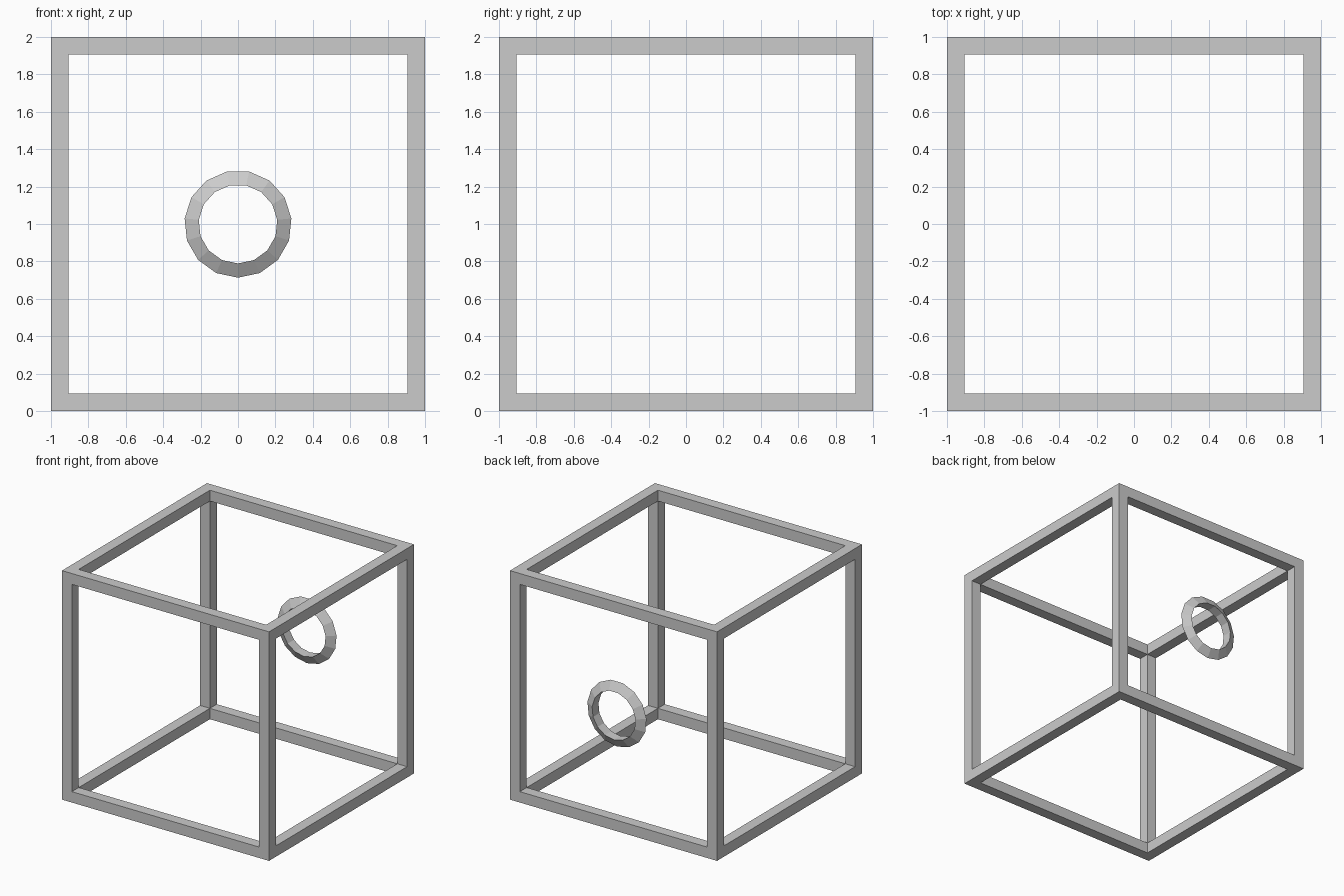
import bpy, bmesh, math
from itertools import product
from mathutils import Vector

if "Cube" in bpy.data.objects:
    bpy.data.objects.remove(bpy.data.objects["Cube"])

BAR = 0.095                      # thickness of the frame bars
RING_SIDES = 15
RING_OUTER, RING_INNER, RING_HALF_WIDTH = 0.287, 0.211, 0.044


def finish(bm, name, location):
    bmesh.ops.remove_doubles(bm, verts=bm.verts, dist=1e-5)
    bmesh.ops.recalc_face_normals(bm, faces=bm.faces)
    mesh = bpy.data.meshes.new(name)
    bm.to_mesh(mesh)
    bm.free()
    obj = bpy.data.objects.new(name, mesh)
    obj.location = location
    bpy.context.collection.objects.link(obj)
    return obj


# Open cube frame: the edge and corner cells of a 3x3x3 grid, outer skin only
grid = [-1, -1 + BAR, 1 - BAR, 1]
cells = {c for c in product(range(3), repeat=3) if c.count(1) <= 1}
bm = bmesh.new()
for cell in cells:
    for axis, side in product(range(3), (0, 1)):
        neighbour = list(cell)
        neighbour[axis] += 2 * side - 1
        if tuple(neighbour) in cells:
            continue
        verts = []
        for a, b in ((0, 0), (1, 0), (1, 1), (0, 1)):
            idx = list(cell)
            idx[axis] += side
            idx[(axis + 1) % 3] += a
            idx[(axis + 2) % 3] += b
            verts.append(bm.verts.new([grid[i] for i in idx]))
        bm.faces.new(verts)
finish(bm, "cube_frame", (0, 0, 1))

# Ring in the middle of the back opening: triangular section, ridge outwards
profile = [(RING_OUTER, 0), (RING_INNER, RING_HALF_WIDTH), (RING_INNER, -RING_HALF_WIDTH)]
bm = bmesh.new()
loops = []
for i in range(RING_SIDES):
    t = 2 * math.pi * i / RING_SIDES - math.pi / 2   # one corner points straight down
    loops.append([bm.verts.new(Vector((r * math.cos(t), y, r * math.sin(t)))) for r, y in profile])
for i, j in product(range(RING_SIDES), range(3)):
    a, b = loops[i], loops[(i + 1) % RING_SIDES]
    k = (j + 1) % 3
    bm.faces.new((a[j], b[j], b[k], a[k]))
finish(bm, "back_ring", (0, 1 - BAR / 2, 1))
